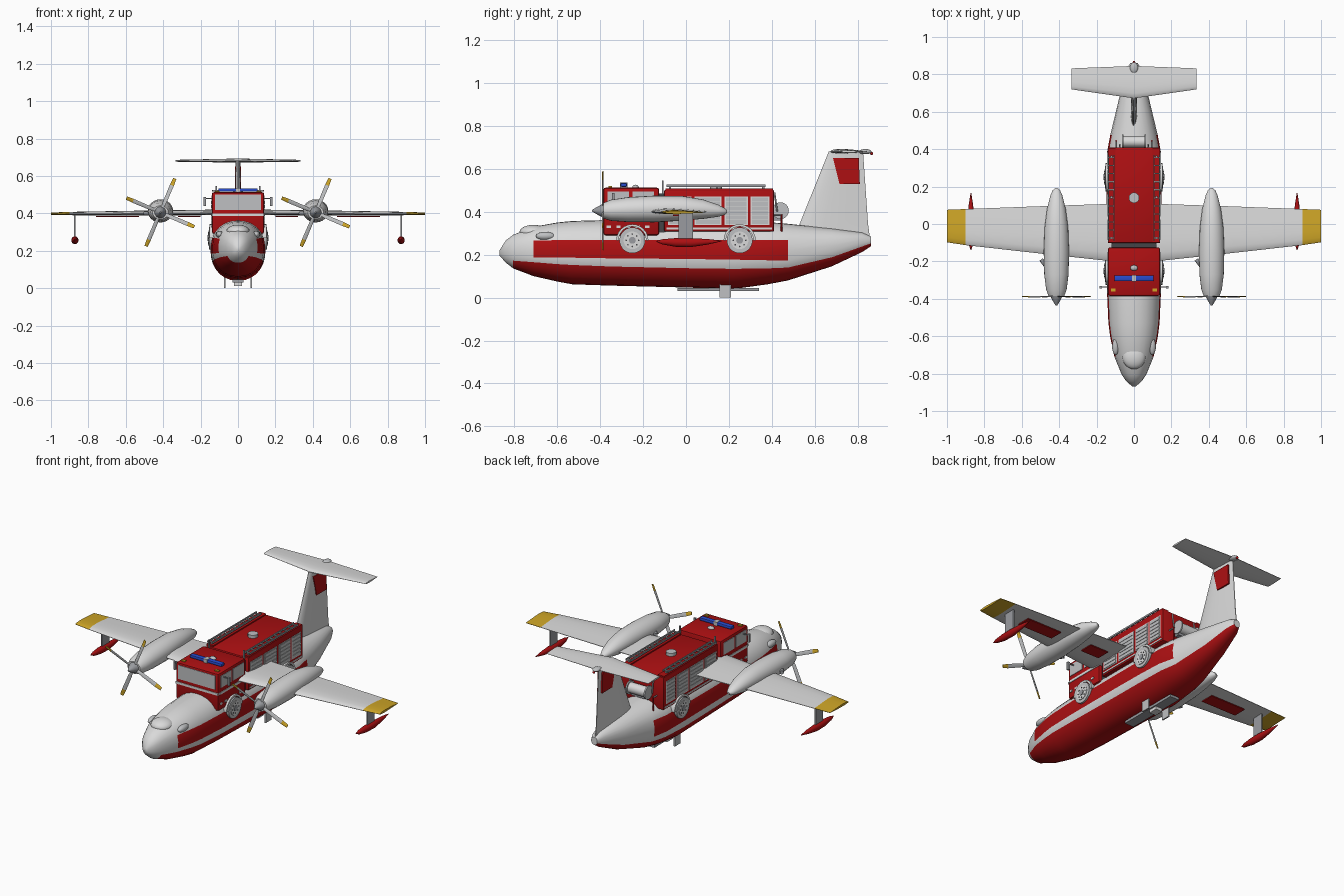
import bpy, bmesh, math
from mathutils import Vector, Matrix

if "Cube" in bpy.data.objects:
    bpy.data.objects.remove(bpy.data.objects["Cube"])

MATS = {}
for n, c in {"white": (.70, .70, .70), "red": (.42, .005, .006), "yellow": (.62, .38, .02),
             "blue": (.02, .07, .6), "grey": (.32, .33, .35), "light_grey": (.52, .53, .54),
             "dark": (.06, .06, .065)}.items():
    MATS[n] = bpy.data.materials.new(n)
    MATS[n].diffuse_color = (*c, 1)


def make(name, bm, mats, rule=None, angle=35):
    """Turn a bmesh into a named object, colouring faces by a rule on their centre."""
    bmesh.ops.recalc_face_normals(bm, faces=bm.faces[:])
    me = bpy.data.meshes.new(name)
    for m in mats.split():
        me.materials.append(MATS[m])
    if rule:
        for f in bm.faces:
            f.material_index = rule(f)
    for f in bm.faces:
        f.smooth = True
    bm.to_mesh(me)
    bm.free()
    me.set_sharp_from_angle(angle=math.radians(angle))
    ob = bpy.data.objects.new(name, me)
    bpy.context.collection.objects.link(ob)
    return ob


def loft(name, rings, mats, rule=None, angle=35):
    bm = bmesh.new()
    vs = [[bm.verts.new(p) for p in r] for r in rings]
    n = len(rings[0])
    for a, b in zip(vs, vs[1:]):
        for i in range(n):
            bm.faces.new((a[i], a[(i + 1) % n], b[(i + 1) % n], b[i]))
    bm.faces.new(vs[0])
    bm.faces.new(vs[-1])
    return make(name, bm, mats, rule, angle)


def box(name, x, y, z, mat, bevel=0):
    bm = bmesh.new()
    bmesh.ops.create_cube(bm, size=1)
    for v in bm.verts:
        v.co = [a + (b - a) * (c + .5) for (a, b), c in zip((x, y, z), v.co)]
    if bevel:
        bmesh.ops.bevel(bm, geom=bm.edges[:], offset=bevel, segments=2, affect='EDGES', profile=.5)
    return make(name, bm, mat)


def pair(name, x, y, z, mat, bevel=0):
    for s, side in ((1, "right"), (-1, "left")):
        box(f"{name}_{side}", sorted((s * x[0], s * x[1])), y, z, mat, bevel)


def rod(name, a, b, r, mat, r2=None, seg=12):
    a, b = Vector(a), Vector(b)
    bm = bmesh.new()
    m = Matrix.Translation((a + b) / 2) @ (b - a).to_track_quat('Z', 'Y').to_matrix().to_4x4()
    bmesh.ops.create_cone(bm, cap_ends=True, segments=seg, radius1=r, radius2=r if r2 is None else r2,
                          depth=(b - a).length, matrix=m)
    return make(name, bm, mat)


def ball(name, c, size, mat):
    bm = bmesh.new()
    bmesh.ops.create_uvsphere(bm, u_segments=24, v_segments=14, radius=1,
                              matrix=Matrix.Translation(c) @ Matrix.Diagonal((*size, 1)))
    return make(name, bm, mat)


def round_body(name, x, stations, mat, n=24):
    """Body of revolution along y; stations are (y, half width, half height, z)."""
    return loft(name, [[(x + w * math.cos(2 * math.pi * i / n), y, z + h * math.sin(2 * math.pi * i / n))
                        for i in range(n)] for y, w, h, z in stations], mat)


def foil(x, le, te, t, z):
    """Aerofoil section across x, as a ring of points."""
    cs = [0, .04, .15, .35, .65, 1]
    hs = [.1, .55, .9, 1, .65, .12]
    top = [(x, le + (te - le) * c, z + t * .6 * h) for c, h in zip(cs, hs)]
    return top + [(x, le + (te - le) * c, z - t * .4 * h) for c, h in zip(cs[::-1], hs[::-1])]


# Hull: y, half width, keel z, chine paint z, stripe top z, band top z, deck z
HULL = [(-.868, .010, .195, .200, .206, .214, .222), (-.84, .042, .163, .182, .200, .235, .266),
        (-.805, .066, .136, .172, .196, .25, .293), (-.71, .105, .100, .165, .188, .265, .330),
        (-.60, .128, .075, .156, .186, .268, .350), (-.53, .137, .062, .152, .186, .268, .357),
        (-.35, .145, .056, .145, .183, .268, .362), (0, .147, .047, .137, .18, .268, .362),
        (.22, .147, .040, .134, .177, .268, .360), (.38, .145, .062, .136, .174, .268, .352),
        (.475, .127, .080, .140, .172, .268, .344), (.68, .078, .146, .188, .215, .27, .322),
        (.82, .042, .212, .238, .252, .28, .303), (.862, .020, .240, .253, .260, .272, .285)]
rings = []
for y, w, kb, z1, z2, z3, zt in HULL:
    zm = kb + (zt - kb) * .52
    low = [kb + (z1 - kb) * k for k in (0, .05, .18, .4, .7)]
    high = [z3 + (zt - z3) * k for k in (.35, .65, .86, .97, 1)]
    half = []
    for z in low + [z1, (z1 + z2) / 2, z2, (z2 + z3) / 2, z3] + high:
        t = min(1, abs((z - zm) / ((zt if z > zm else kb) - zm)))
        half.append((w * max(0, 1 - t ** 2.2) ** (1 / 2.2), z))
    half[0], half[-1] = (w * .03, kb), (w * .03, zt)
    rings.append([(x, y, z) for x, z in half] + [(-x, y, z) for x, z in half[::-1]])


def hull_level(y, k):
    for a, b in zip(HULL, HULL[1:]):
        if a[0] <= y <= b[0]:
            return a[k] + (b[k] - a[k]) * (y - a[0]) / (b[0] - a[0])


def hull_paint(f):
    c = f.calc_center_median()
    if len(f.verts) > 4:
        return 0
    if c.z < hull_level(c.y, 3) and c.y > -.82:
        return 1
    return int(-.71 < c.y < .475 and hull_level(c.y, 4) < c.z < hull_level(c.y, 5))


loft("hull", rings, "white red", hull_paint, 50)
ball("nose_canopy", (0, -.71, .305), (.062, .066, .034), "white")
for s in (1, -1):
    ball("side_blister", (s * .098, -.655, .287), (.019, .045, .019), "light_grey")

# Keel gear
box("keel_plate", (-.03, .03), (-.04, .34), (.03, .045), "grey")
pair("water_scoop", (.066, .074), (.155, .21), (0, .085), "light_grey")
box("keel_block", (-.022, .022), (.155, .21), (.012, .035), "white")

# Wings, floats and engines
for s, side in ((1, "right"), (-1, "left")):
    loft("wing_" + side, [foil(s * .11, -.20, .108, .03, .402), foil(s * .42, -.167, .098, .027, .4),
                          foil(s * .9, -.113, .08, .018, .397), foil(s * 1, -.098, .076, .014, .396)],
         "white yellow", lambda f: int(abs(f.calc_center_median().x) > .9))
    box("underwing_panel_" + side, sorted((s * .53, s * .76)), (-.06, .02), (.381, .387), "red")
    box("inner_underwing_panel_" + side, sorted((s * .2, s * .32)), (-.06, .02), (.381, .387), "red")
    round_body("float_" + side, s * .872, [(-.138, .002, .002, .262), (-.11, .011, .012, .26),
               (-.05, .018, .02, .257), (.02, .019, .021, .256), (.1, .012, .013, .26),
               (.165, .002, .002, .264)], "red", 16)
    box("float_strut_" + side, sorted((s * .868, s * .876)), (-.035, .032), (.26, .395), "grey")
    ex = s * .415
    round_body("nacelle_" + side, ex, [(-.385, .042, .036, .405), (-.35, .055, .049, .407), (-.27, .065, .058, .41),
               (-.15, .068, .062, .413), (-.02, .063, .058, .416), (.08, .05, .045, .412),
               (.15, .033, .028, .405), (.18, .02, .016, .401), (.192, .006, .005, .4)], "white")
    round_body("spinner_" + side, ex, [(-.437, .004, .004, .405), (-.415, .017, .017, .405),
               (-.395, .028, .028, .405), (-.375, .034, .034, .405)], "grey", 16)
    rod("exhaust_" + side, (ex - .055, -.225, .4), (ex - .082, -.19, .4), .011, "grey")
    # Propeller blades: narrow, slightly pitched, with painted tips
    for k in range(4):
        a = math.radians(67 + 90 * k)
        d, t = Vector((math.cos(a), 0, math.sin(a))), Vector((-math.sin(a), .35, math.cos(a)))
        blade = []
        for r, w in ((.015, .006), (.06, .010), (.158, .011), (.197, .009)):
            c = Vector((ex, -.388, .405)) + d * r
            blade.append([c + t * w, c + Vector((0, .003, 0)), c - t * w, c - Vector((0, .003, 0))])
        o = Vector((ex, 0, .405))
        loft(f"blade_{side}_{k}", blade, "light_grey yellow",
             lambda f: int(((f.calc_center_median() - o) * Vector((1, 0, 1))).length > .158))

# Tail
fin = []
for z, le, te, t in ((.27, .50, .858, .018), (.345, .53, .848, .017), (.68, .665, .825, .012)):
    fin.append([(b, a, z) for _, a, b in foil(0, le, te, t * 2, 0)])
    fin[-1] = [(x - t * .2, y, z) for x, y, z in fin[-1]]
loft("tail_fin", fin, "white")
for s in (1, -1):
    loft("fin_panel", [[(x, y, z) for y, z in ((.685, .65), (.805, .65), (.81, .53), (.715, .53))]
                       for x in (s * .008, s * .0168)], "red")
loft("tailplane", [foil(x, le, te, t, .68) for x, le, te, t in
                   ((-.335, .72, .832, .01), (0, .672, .845, .022), (.335, .72, .832, .01))], "white")
ball("tail_fairing", (0, .835, .68), (.022, .03, .012), "light_grey")
rod("tail_light_stem", (0, .83, .678), (0, .865, .672), .003, "grey")
ball("tail_light", (0, .865, .671), (.007, .007, .007), "red")

# Truck cab
box("cab", (-.14, .14), (-.385, -.125), (.29, .513), "red", .012)
box("windscreen", (-.122, .122), (-.388, -.382), (.418, .5), "light_grey")
box("cab_front_stripe", (-.138, .138), (-.388, -.382), (.386, .400), "white")
for y0, y1 in ((-.365, -.265), (-.25, -.15)):
    pair("cab_window", (.137, .143), (y0, y1), (.425, .495), "light_grey")
pair("cab_stripe", (.137, .143), (-.375, -.13), (.386, .400), "white")
for i in range(5):
    pair("cab_check", (.138, .144), (-.37 + i * .045, -.35 + i * .045), (.325, .336), "white")
box("light_bar", (-.105, .105), (-.305, -.275), (.516, .534), "blue", .005)
box("light_bar_centre", (-.012, .012), (-.307, -.273), (.514, .536), "light_grey")
ball("roof_beacon", (0, -.235, .514), (.02, .015, .012), "light_grey")
pair("marker_lamp", (.098, .122), (-.36, -.345), (.508, .519), "yellow")
pair("mirror_arm", (.135, .178), (-.339, -.333), (.478, .483), "grey")
pair("mirror", (.172, .184), (-.345, -.332), (.44, .488), "grey")
box("cab_gap", (-.12, .12), (-.13, -.095), (.3, .485), "dark")
pair("air_stack", (.112, .12), (-.112, -.104), (.48, .545), "grey")

# Truck body with shutters
box("truck_body", (-.14, .14), (-.102, .41), (.308, .502), "red", .006)
for k, (y0, y1) in enumerate(((-.085, .025), (.04, .165), (.18, .29), (.3, .39))):
    pair(f"shutter_frame_{k}", (.136, .142), (y0, y1), (.338, .472), "white")
    for i in range(6):
        z = .344 + i * .021
        pair(f"shutter_slat_{k}_{i}", (.137, .1445), (y0 + .007, y1 - .007), (z, z + .017), "light_grey")
pair("body_sill", (.136, .143), (-.09, .4), (.318, .326), "white")
pair("roof_side_wall", (.098, .14), (-.095, .405), (.495, .509), "red")
rod("roof_hatch", (0, .14, .5), (0, .14, .52), .028, "light_grey", seg=24)

# Roof ladders
for x in (.104, .134):
    pair("ladder_rail", (x, x + .006), (-.09, .37), (.516, .526), "grey")
for i in range(11):
    y = -.075 + i * .043
    pair("ladder_rung", (.104, .14), (y - .003, y + .003), (.518, .524), "light_grey")
for y in (-.08, .14, .355):
    pair("ladder_foot", (.116, .126), (y, y + .01), (.505, .52), "grey")

# Hose reel and rear posts
rod("hose_drum", (-.058, 0.44, .405), (.058, .44, .405), .03, "white", seg=24)
for s in (1, -1):
    rod("reel_flange", (s * .056, .44, .405), (s * .064, .44, .405), .039, "light_grey", seg=24)
    rod("rear_post", (s * .095, .445, .29), (s * .095, .445, .39), .004, "red")
    rod("rear_handle", (s * .095, .445, .385), (s * .095, .405, .385), .004, "light_grey")
    rod("rear_rail", (s * .075, .412, .49), (s * .075, .425, .4), .004, "light_grey")
box("reel_bracket", (-.055, .055), (.405, .44), (.36, .378), "grey")

# Wheels with hubs, bolts and arches
for s in (1, -1):
    for y in (-.25, .25):
        c = lambda x, dy=0, dz=0: (s * x, y + dy, .267 + dz)
        rod("tyre", c(.11), c(.156), .06, "light_grey", seg=28)
        rod("rim", c(.154), c(.159), .041, "white", seg=24)
        rod("hub", c(.157), c(.163), .016, "grey", seg=16)
        for i in range(8):
            a = i * math.pi / 4
            p = (.029 * math.cos(a), .029 * math.sin(a))
            rod("wheel_bolt", c(.157, *p), c(.161, *p), .004, "dark", seg=6)
        arch = []
        for i in range(13):
            a = math.pi * i / 12
            arch.append([c(x, r * math.cos(a), r * math.sin(a))
                         for x, r in ((.11, .064), (.152, .064), (.152, .075), (.11, .075))])
        loft("wheel_arch", arch, "white")

for m in bpy.data.materials:
    if m.users and not m.is_grease_pencil:
        m.use_nodes = True
        m.node_tree.nodes["Principled BSDF"].inputs["Base Color"].default_value = m.diffuse_color
